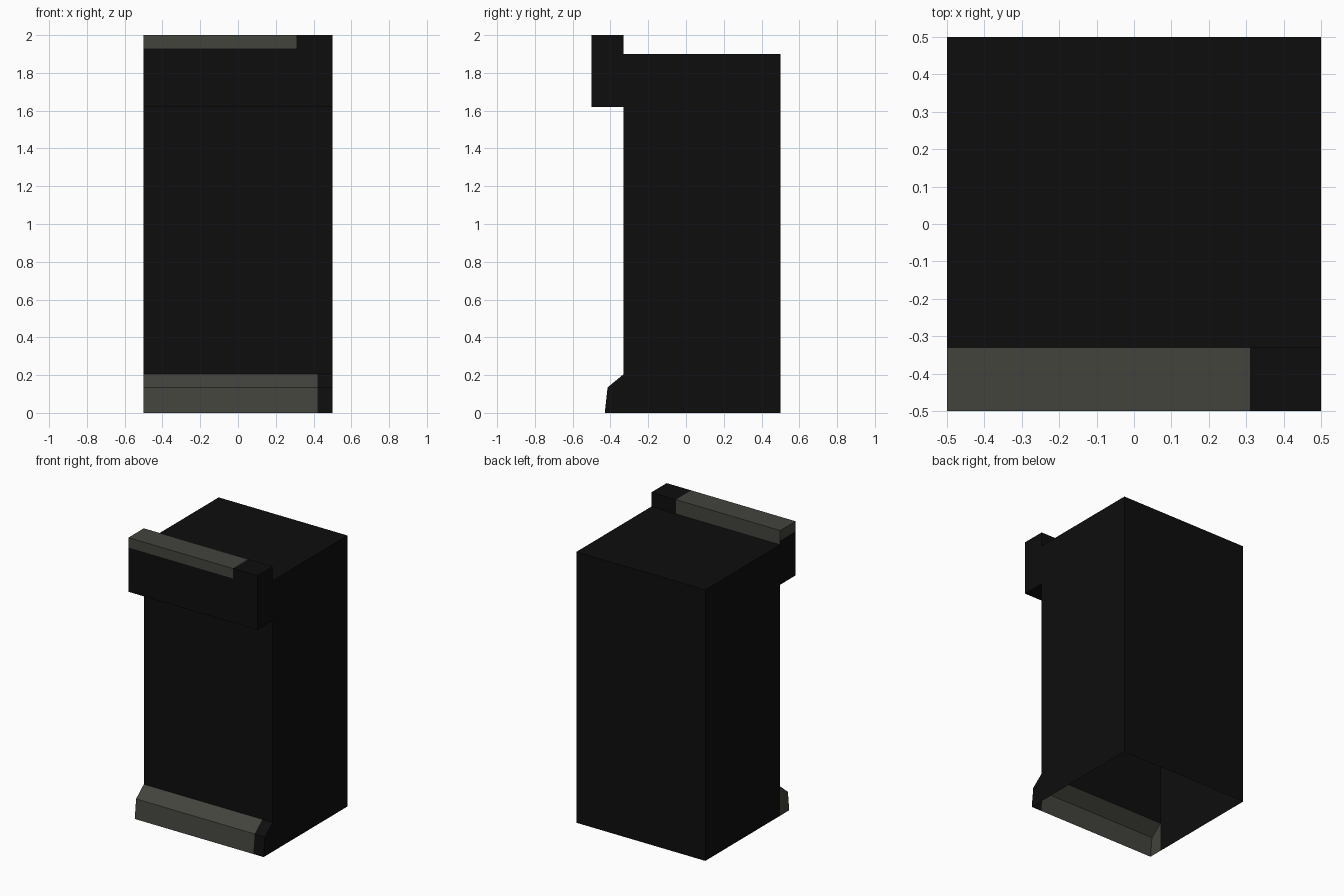
import bpy, bmesh
from mathutils import Vector

if "Cube" in bpy.data.objects:
    bpy.data.objects.remove(bpy.data.objects["Cube"])


def material(name, rgb):
    m = bpy.data.materials.new(name)
    m.diffuse_color = (*rgb, 1.0)
    m.use_nodes = True
    m.node_tree.nodes["Principled BSDF"].inputs["Base Color"].default_value = m.diffuse_color
    return m


BLACK = material("near_black", (0.0043, 0.0043, 0.0043))
GREY = material("warm_dark_grey", (0.056, 0.056, 0.047))


def sweep(name, profile, open_edges=(), cuts=(), is_grey=lambda c: False):
    """Sweep a counter-clockwise (y, z) profile across the width, cap both ends,
    leave the listed profile edges open, then cut and colour by position."""
    bm = bmesh.new()
    left = [bm.verts.new((-0.5, y, z)) for y, z in profile]
    right = [bm.verts.new((0.5, y, z)) for y, z in profile]
    n = len(profile)
    for i in range(n):
        j = (i + 1) % n
        if i not in open_edges:
            bm.faces.new((left[i], left[j], right[j], right[i]))
    bm.faces.new(right)
    bm.faces.new(left[::-1])
    for point, normal in cuts:
        geom = bm.verts[:] + bm.edges[:] + bm.faces[:]
        bmesh.ops.bisect_plane(bm, geom=geom, plane_co=Vector(point),
                               plane_no=Vector(normal))
    for f in bm.faces:
        f.material_index = int(is_grey(f.calc_center_median()))
    mesh = bpy.data.meshes.new(name)
    bm.to_mesh(mesh)
    bm.free()
    mesh.materials.append(BLACK)
    mesh.materials.append(GREY)
    obj = bpy.data.objects.new(name, mesh)
    bpy.context.collection.objects.link(obj)
    return obj


# Main cabinet: open underneath, and open to the skirting and rail in front
sweep("cabinet_body",
      [(-0.33, 0), (0.5, 0), (0.5, 1.9), (-0.33, 1.9), (-0.33, 1.62), (-0.33, 0.205)],
      open_edges=(0, 3, 5))

# Sloped skirting at the foot, hollow, grey except for its right end
sweep("skirting",
      [(-0.43, 0), (-0.33, 0), (-0.33, 0.205), (-0.415, 0.135)],
      open_edges=(0, 1),
      cuts=[((0.42, 0, 0), (1, 0, 0))],
      is_grey=lambda c: c.x < 0.42)

# Overhanging top rail with a grey upper band
sweep("top_rail",
      [(-0.5, 1.62), (-0.33, 1.62), (-0.33, 1.9), (-0.33, 2.0), (-0.5, 2.0)],
      open_edges=(1,),
      cuts=[((0.31, 0, 0), (1, 0, 0)), ((0, 0, 1.93), (0, 0, 1))],
      is_grey=lambda c: c.x < 0.31 and (c.z > 1.93 or (c.y > -0.34 and c.z > 1.9)))
